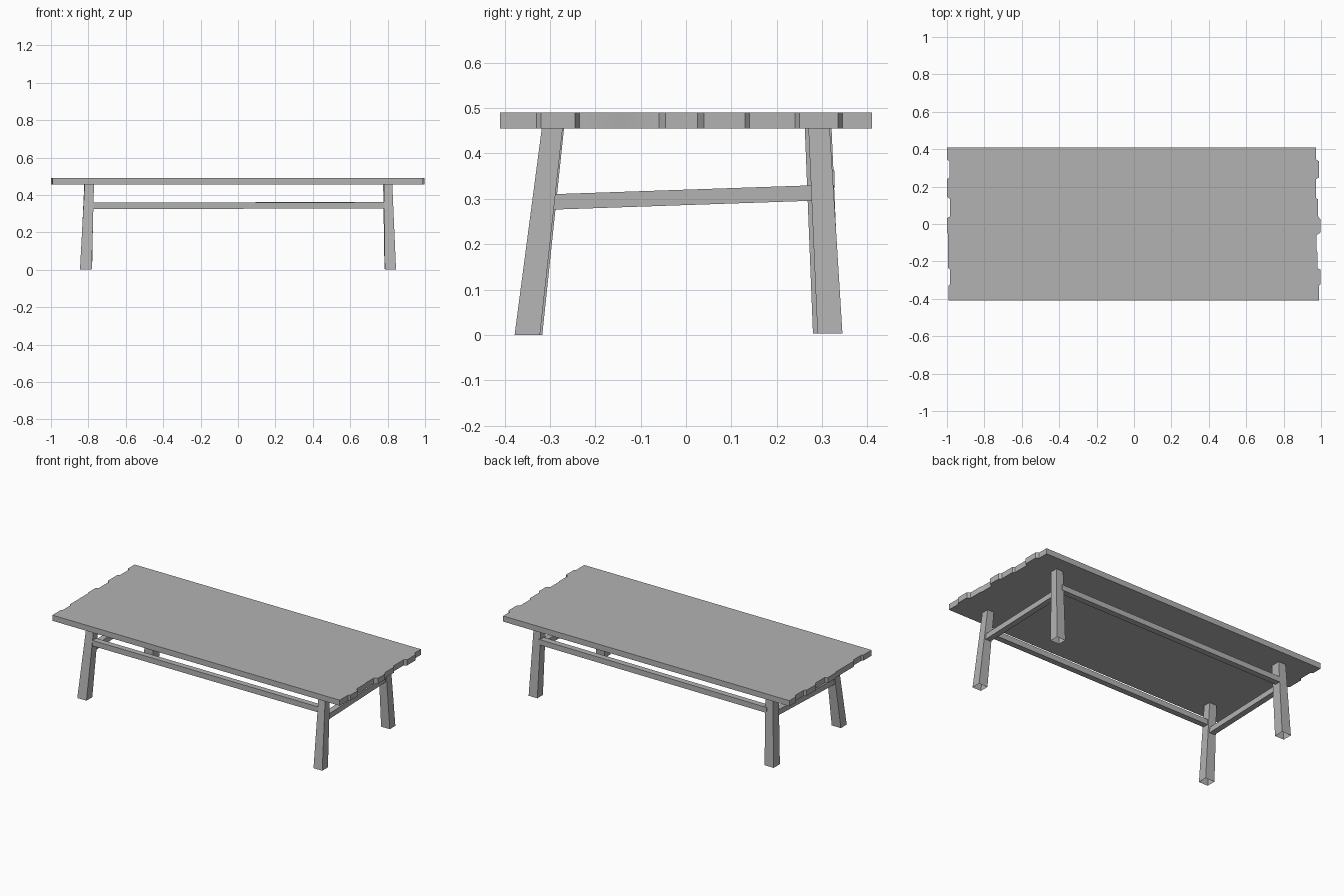
import bpy, bmesh
from mathutils import Vector

if "Cube" in bpy.data.objects:
    bpy.data.objects.remove(bpy.data.objects["Cube"], do_unlink=True)

grey = bpy.data.materials.new("plain grey")
grey.use_nodes = True
colour = (0.45, 0.45, 0.45, 1)
grey.diffuse_color = colour
grey.node_tree.nodes["Principled BSDF"].inputs["Base Color"].default_value = colour


def finish(name, bm, smooth=False):
    bmesh.ops.recalc_face_normals(bm, faces=bm.faces)
    mesh = bpy.data.meshes.new(name)
    bm.to_mesh(mesh)
    bm.free()
    obj = bpy.data.objects.new(name, mesh)
    bpy.context.collection.objects.link(obj)
    mesh.materials.append(grey)
    if smooth:
        bpy.ops.object.select_all(action="DESELECT")
        obj.select_set(True)
        bpy.context.view_layer.objects.active = obj
        bpy.ops.object.shade_smooth_by_angle(angle=0.6)
    return obj


def rect(x0, x1, y0, y1, z):
    return [(x0, y0, z), (x1, y0, z), (x1, y1, z), (x0, y1, z)]


def loft(name, a, b, cap_start=True):
    """Four-sided bar between two end outlines."""
    bm = bmesh.new()
    va, vb = [[bm.verts.new(p) for p in ring] for ring in (a, b)]
    for i in range(4):
        j = (i + 1) % 4
        bm.faces.new((va[i], va[j], vb[j], vb[i]))
    if cap_start:
        bm.faces.new(va)
    bm.faces.new(vb)
    finish(name, bm)


def end_profile(steps):
    """Uneven board ends: each step is (y start, y end, x)."""
    points = []
    for y0, y1, x in steps:
        points += [(x, y0), (x, y1)]
    return points


# Tabletop with ragged ends
right_end = end_profile([
    (-0.41, -0.33, 0.988), (-0.32, -0.245, 0.998), (-0.235, -0.15, 0.98),
    (-0.14, -0.06, 0.976), (-0.045, 0.025, 0.997), (0.04, 0.13, 0.985),
    (0.14, 0.24, 0.974), (0.25, 0.335, 0.99), (0.345, 0.41, 0.973)])
left_end = end_profile([
    (-0.41, -0.33, -0.992), (-0.32, -0.245, -0.983), (-0.235, -0.055, -0.994),
    (-0.045, 0.03, -1.0), (0.04, 0.135, -0.985), (0.145, 0.24, -0.999),
    (0.25, 0.335, -0.986), (0.345, 0.41, -0.999)])
bm = bmesh.new()
top = bm.faces.new([bm.verts.new((x, y, 0.455)) for x, y in right_end + left_end[::-1]])
extruded = bmesh.ops.extrude_face_region(bm, geom=[top], use_keep_orig=True)
bmesh.ops.translate(bm, vec=Vector((0, 0, 0.035)),
                    verts=[v for v in extruded["geom"] if isinstance(v, bmesh.types.BMVert)])
finish("tabletop", bm, smooth=True)

# Splayed, tapering legs, open underneath: (foot x0 x1 y0 y1), (head x0 x1 y0 y1)
legs = {
    "front_left_leg": ((0.785, 0.845, -0.378, -0.322), (0.78, 0.825, -0.318, -0.272)),
    "front_right_leg": ((-0.845, -0.782, -0.375, -0.317), (-0.82, -0.77, -0.316, -0.269)),
    "back_left_leg": ((0.783, 0.843, 0.29, 0.345), (0.776, 0.825, 0.27, 0.317)),
    "back_right_leg": ((-0.843, -0.78, 0.28, 0.341), (-0.822, -0.772, 0.262, 0.321)),
}
for name, (foot, head) in legs.items():
    z = 0.0 if name.startswith("front") else 0.003
    loft(name, rect(*foot, z), rect(*head, 0.456), cap_start=False)


# Stretchers
def long_rail(name, y0, y1, z_right, z_left):
    ends = [[(x, y0, z), (x, y1, z), (x, y1, z + 0.034), (x, y0, z + 0.034)]
            for x, z in ((-0.785, z_right), (0.79, z_left))]
    loft(name, *ends)


def side_rail(name, x):
    ends = [[(x - 0.018, y, z), (x + 0.018, y, z), (x + 0.018, y, z + 0.034), (x - 0.018, y, z + 0.034)]
            for y, z in ((-0.3, 0.276), (0.285, 0.296))]
    loft(name, *ends)


long_rail("front_stretcher", -0.327, -0.291, 0.325, 0.327)
long_rail("back_stretcher", 0.29, 0.327, 0.324, 0.329)
side_rail("left_stretcher", 0.805)
side_rail("right_stretcher", -0.803)
